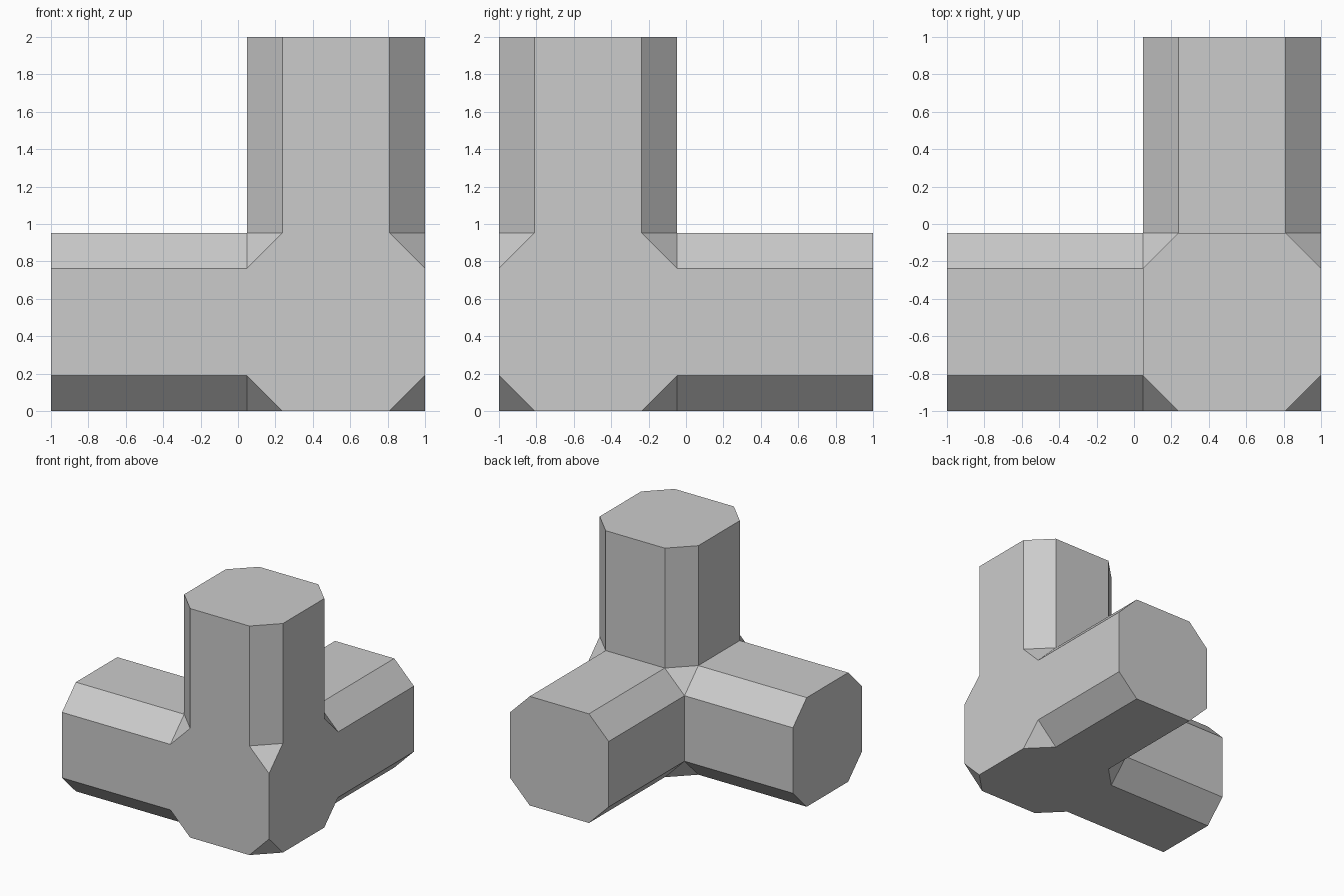
import bpy
import bmesh
from mathutils import Matrix, Vector

if "Cube" in bpy.data.objects:
    bpy.data.objects.remove(bpy.data.objects["Cube"])

SIZE = 0.953           # width of the hub and of each arm
CUT = 0.2 * SIZE       # how far the corners are cut back along the edges
ARM = 2.0 - SIZE       # arm length beyond the hub
CENTRE = Vector((1 - SIZE / 2, -1 + SIZE / 2, SIZE / 2))

grey = bpy.data.materials.new("grey")
grey.diffuse_color = (0.6, 0.6, 0.6, 1)
grey.use_nodes = True
grey.node_tree.nodes["Principled BSDF"].inputs["Base Color"].default_value = grey.diffuse_color

bm = bmesh.new()

# Hub: a cube with all eight corners sliced off
bmesh.ops.create_cube(bm, size=SIZE, matrix=Matrix.Translation(CENTRE))
for sx in (-1, 1):
    for sy in (-1, 1):
        for sz in (-1, 1):
            out = Vector((sx, sy, sz))
            corner = CENTRE + out * SIZE / 2
            cut = bmesh.ops.bisect_plane(
                bm, geom=bm.verts[:] + bm.edges[:] + bm.faces[:],
                plane_co=corner - Vector((sx * CUT, 0, 0)),
                plane_no=out.normalized(), clear_outer=True)
            rim = [g for g in cut["geom_cut"] if isinstance(g, bmesh.types.BMVert)]
            bm.faces.new(rim)
bmesh.ops.recalc_face_normals(bm, faces=bm.faces[:])
bm.normal_update()

# Arms: extrude the left, back and top octagons of the hub
for direction in (Vector((-1, 0, 0)), Vector((0, 1, 0)), Vector((0, 0, 1))):
    face = next(f for f in bm.faces if f.normal.dot(direction) > 0.99
                and abs((f.calc_center_median() - CENTRE).dot(direction) - SIZE / 2) < 0.01
                and (f.calc_center_median() - CENTRE).length < SIZE / 2 + 0.01)
    end = bmesh.ops.extrude_discrete_faces(bm, faces=[face])["faces"][0]
    bmesh.ops.translate(bm, verts=end.verts[:], vec=direction * ARM)
    bm.normal_update()

bmesh.ops.recalc_face_normals(bm, faces=bm.faces[:])
mesh = bpy.data.meshes.new("three_way_corner_beam")
bm.to_mesh(mesh)
bm.free()
mesh.materials.append(grey)
beam = bpy.data.objects.new("three_way_corner_beam", mesh)
bpy.context.collection.objects.link(beam)
